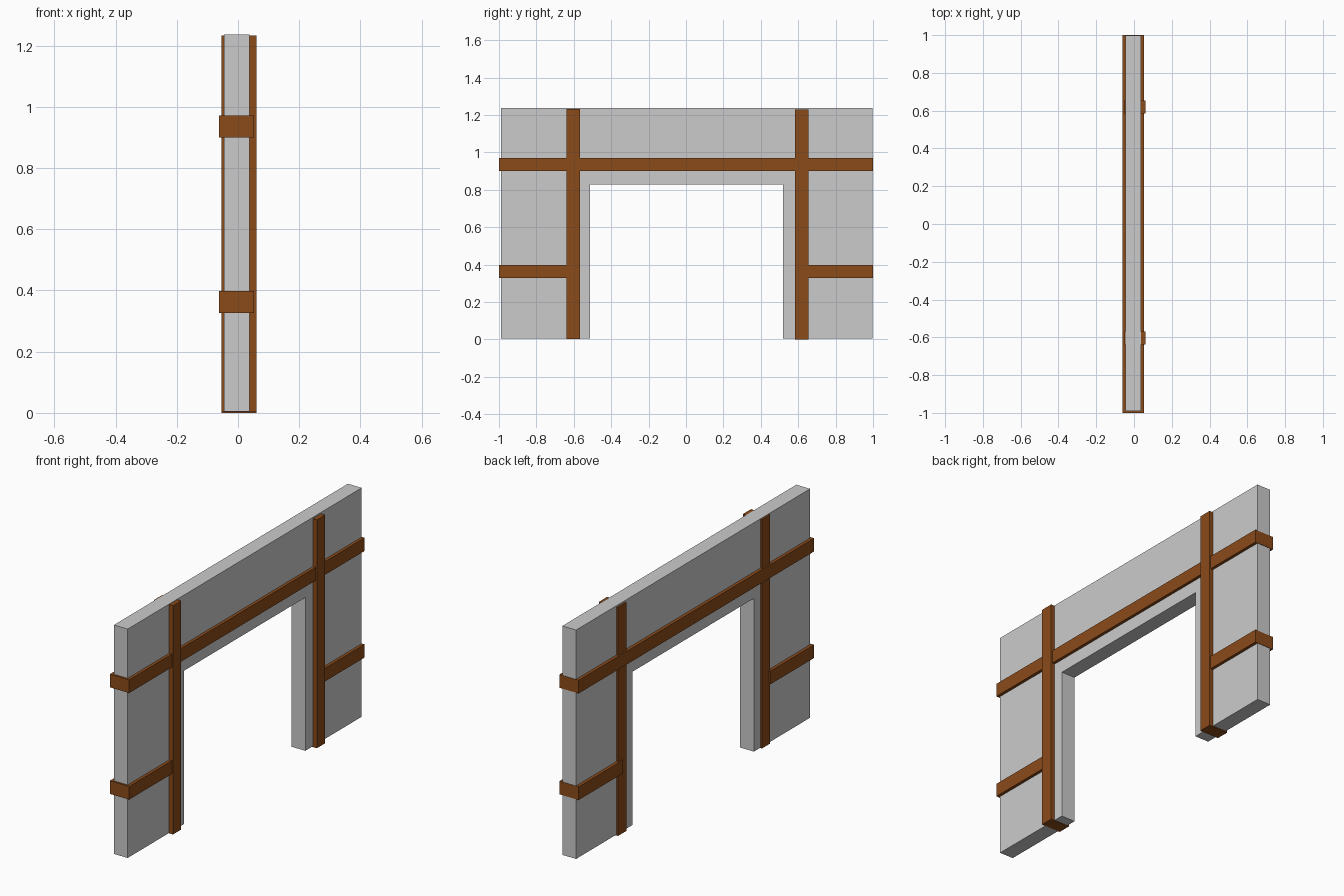
import bpy
import bmesh

if "Cube" in bpy.data.objects:
    bpy.data.objects.remove(bpy.data.objects["Cube"])

timber = bpy.data.materials.new("timber")
timber.diffuse_color = (0.26, 0.07, 0.01, 1)
timber.use_nodes = True
timber.node_tree.nodes["Principled BSDF"].inputs["Base Color"].default_value = timber.diffuse_color


def box(name, x, y, z):
    """Timber block given by its (min, max) range on each axis."""
    bm = bmesh.new()
    bmesh.ops.create_cube(bm, size=1)
    for v in bm.verts:
        v.co = [r[0] if c < 0 else r[1] for c, r in zip(v.co, (x, y, z))]
    mesh = bpy.data.meshes.new(name)
    bm.to_mesh(mesh)
    bm.free()
    mesh.materials.append(timber)
    ob = bpy.data.objects.new(name, mesh)
    bpy.context.collection.objects.link(ob)
    return ob


def extruded_wall(name, profile, x):
    """Slab made from a (y, z) outline, extruded along x."""
    bm = bmesh.new()
    face = bm.faces.new([bm.verts.new((x[0], y, z)) for y, z in profile])
    side = bmesh.ops.extrude_face_region(bm, geom=[face])["geom"]
    verts = [g for g in side if isinstance(g, bmesh.types.BMVert)]
    bmesh.ops.translate(bm, verts=verts, vec=(x[1] - x[0], 0, 0))
    bmesh.ops.recalc_face_normals(bm, faces=bm.faces)
    mesh = bpy.data.meshes.new(name)
    bm.to_mesh(mesh)
    bm.free()
    ob = bpy.data.objects.new(name, mesh)
    bpy.context.collection.objects.link(ob)
    return ob


# Plaster wall with the doorway opening
extruded_wall("wall", [(-0.99, 0.005), (-0.513, 0.005), (-0.513, 0.829),
                       (0.519, 0.829), (0.519, 0.005), (0.998, 0.005),
                       (0.998, 1.236), (-0.99, 1.236)], (-0.045, 0.037))

# Upright posts beside the doorway
POST_X = (-0.054, 0.06)
box("front_post", POST_X, (-0.638, -0.568), (0.003, 1.233))
box("back_post", POST_X, (0.584, 0.655), (0.0, 1.228))

# Horizontal rails: one full length, two short ones ending in the posts
RAIL_X = (-0.062, 0.053)
box("upper_rail", RAIL_X, (-1.0, 1.0), (0.9, 0.971))
for name, y in (("front_lower_rail", (-1.0, -0.63)),
                ("back_lower_rail", (0.625, 1.0))):
    box(name, RAIL_X, y, (0.327, 0.398))
